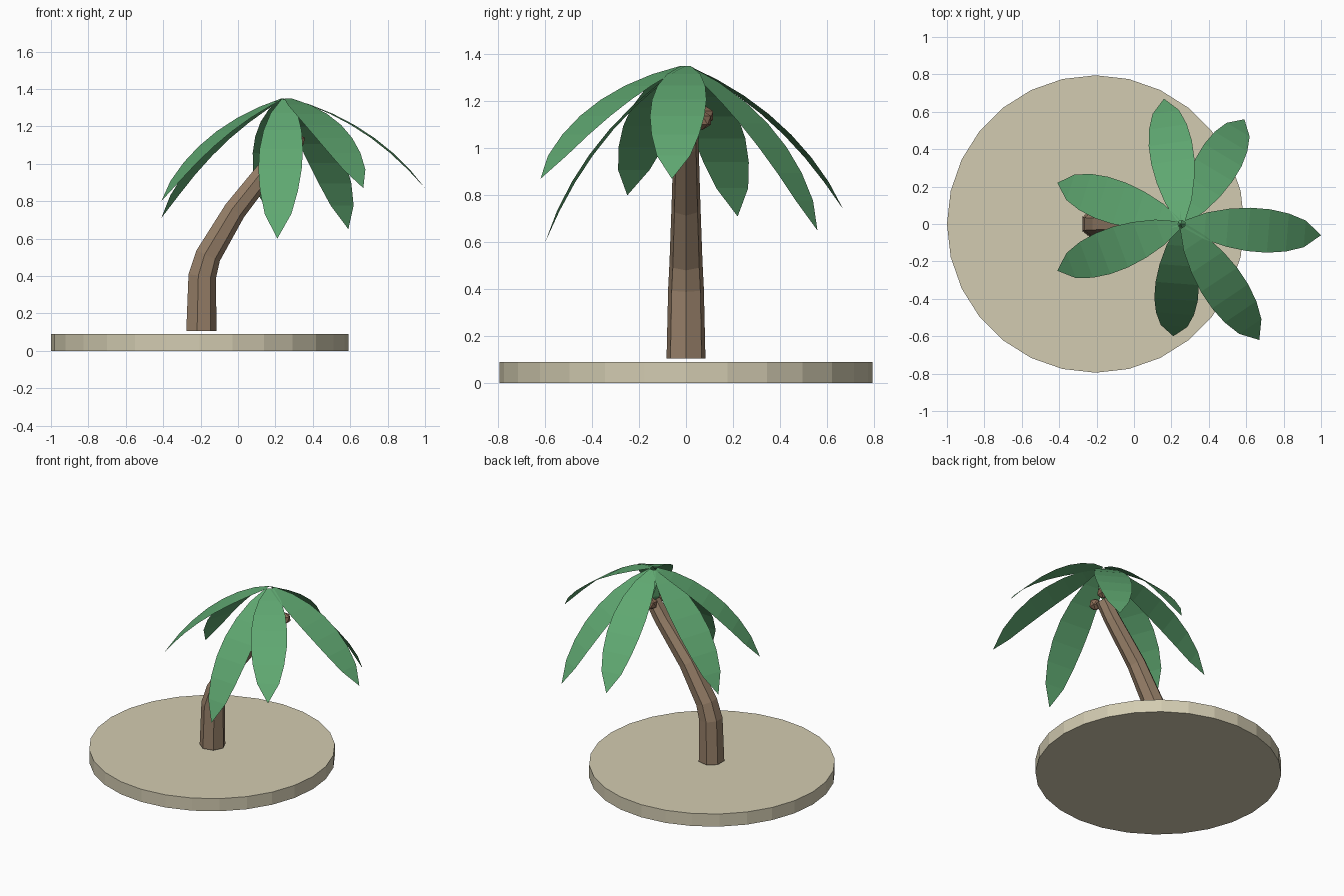
import bpy, bmesh, math
from mathutils import Vector, Matrix

cube = bpy.data.objects.get("Cube")
if cube:
    bpy.data.objects.remove(cube, do_unlink=True)


def material(name, color):
    m = bpy.data.materials.new(name)
    m.use_nodes = True
    m.diffuse_color = (*color, 1)
    m.node_tree.nodes["Principled BSDF"].inputs["Base Color"].default_value = (*color, 1)
    return m


SAND = material("sand", (0.65, 0.6, 0.44))
BARK = material("bark", (0.31, 0.215, 0.14))
LEAF = material("leaf green", (0.115, 0.39, 0.165))
HUSK = material("coconut husk", (0.27, 0.16, 0.10))


def finish(name, bm, mat):
    mesh = bpy.data.meshes.new(name)
    bm.to_mesh(mesh)
    bm.free()
    mesh.materials.append(mat)
    obj = bpy.data.objects.new(name, mesh)
    bpy.context.collection.objects.link(obj)
    return obj


def ball(name, center, radius, mat, stretch=1):
    bm = bmesh.new()
    bmesh.ops.create_icosphere(bm, subdivisions=1, radius=radius)
    bmesh.ops.scale(bm, vec=(1, 1, stretch), verts=bm.verts)
    bmesh.ops.translate(bm, vec=center, verts=bm.verts)
    return finish(name, bm, mat)


# Sand disc
bm = bmesh.new()
bmesh.ops.create_cone(bm, cap_ends=True, segments=28, radius1=0.795, radius2=0.795,
                      depth=0.09, matrix=Matrix.Translation((-0.205, 0, 0.045)))
finish("sand_base", bm, SAND)

# Bent seven-sided trunk: x, z, radius, lean in degrees
SIDES = 7
path = [(-0.2, 0.105, 0.085, 0), (-0.195, 0.4, 0.078, 8), (-0.163, 0.51, 0.072, 24),
        (-0.02, 0.75, 0.063, 35), (0.185, 1.01, 0.055, 37), (0.26, 1.12, 0.05, 34)]
bm = bmesh.new()
rings = []
for x, z, r, lean in path:
    tilt = Matrix.Rotation(math.radians(lean), 3, 'Y')
    ring = []
    for i in range(SIDES):
        a = math.tau * i / SIDES
        p = tilt @ Vector((r * math.cos(a), r * math.sin(a), 0))
        ring.append(bm.verts.new(p + Vector((x, 0, z))))
    rings.append(ring)
for low, high in zip(rings, rings[1:]):
    for i in range(SIDES):
        j = (i + 1) % SIDES
        bm.faces.new((low[i], low[j], high[j], high[i]))
bm.faces.new(rings[0][::-1])
bm.faces.new(rings[-1])
finish("trunk", bm, BARK)

# Crown bud joining trunk and fronds
ball("crown_bud", (0.25, 0, 1.21), 0.05, LEAF, 2)


# Arched, flat-bladed frond from the crown to a tip
def frond(name, tip, rows=7, half_width=0.118):
    crown = Vector((0.255, 0, 1.355))
    chord = Vector(tip) - crown
    along = Vector((chord.x, chord.y, 0)).normalized()
    side = Vector((-along.y, along.x, 0))
    lift = chord.cross(side).normalized()
    bm = bmesh.new()
    pairs = []
    for i in range(rows):
        t = max(i / rows, 0.02)
        mid = crown + chord * t + lift * chord.length * 0.33 * t * (1 - t)
        w = half_width * math.sin(math.pi * t) ** 0.6
        pairs.append((bm.verts.new(mid + side * w), bm.verts.new(mid - side * w)))
    for (a, b), (c, d) in zip(pairs, pairs[1:]):
        bm.faces.new((a, b, d, c))
    end = bm.verts.new(tip)
    bm.faces.new((*pairs[-1], end))
    return finish(name, bm, LEAF)


tips = [(1.0, -0.06, 0.87), (0.59, 0.56, 0.65), (0.16, 0.67, 0.74), (-0.41, 0.22, 0.71),
        (-0.41, -0.25, 0.8), (0.21, -0.6, 0.6), (0.67, -0.62, 0.87)]
for n, tip in enumerate(tips, 1):
    frond(f"frond_{n}", tip)

# Coconuts under the crown
for n, center in enumerate([(0.32, 0.07, 1.12), (0.215, 0.08, 1.14), (0.26, -0.08, 1.12)], 1):
    ball(f"coconut_{n}", center, 0.042, HUSK)
